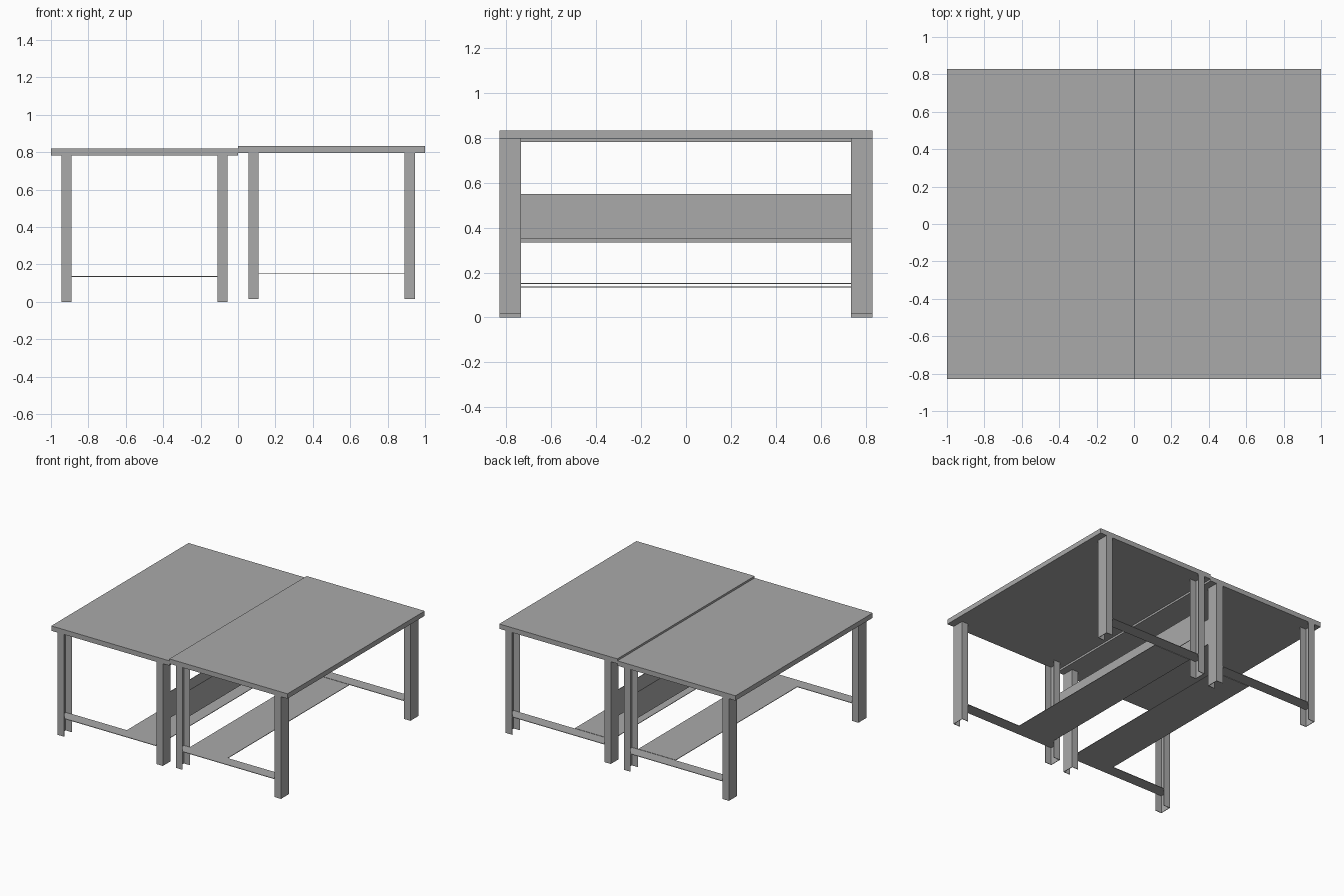
import bpy
import bmesh
from mathutils import Vector

if "Cube" in bpy.data.objects:
    bpy.data.objects.remove(bpy.data.objects["Cube"], do_unlink=True)

grey = bpy.data.materials.new("plain grey")
grey.use_nodes = True
grey.diffuse_color = (0.4, 0.4, 0.4, 1)
grey.node_tree.nodes["Principled BSDF"].inputs["Base Color"].default_value = grey.diffuse_color

DEPTH = 0.83    # half depth of the table
LEG_Y = 0.735   # inner face of the legs
SHEET = 0.004   # sheet metal thickness


def finish(name, bm):
    bmesh.ops.recalc_face_normals(bm, faces=bm.faces)
    mesh = bpy.data.meshes.new(name)
    bm.to_mesh(mesh)
    bm.free()
    mesh.materials.append(grey)
    obj = bpy.data.objects.new(name, mesh)
    bpy.context.collection.objects.link(obj)


def box(name, low, high):
    low, high = Vector(low), Vector(high)
    bm = bmesh.new()
    bmesh.ops.create_cube(bm, size=1)
    for v in bm.verts:
        v.co = (low + high) / 2 + v.co * (high - low)
    finish(name, bm)


def channel(name, web_x, open_x, y0, y1, z0, z1):
    """Upright C profile: web at web_x, open towards open_x."""
    t = SHEET if open_x > web_x else -SHEET
    outline = [(open_x, y0), (web_x, y0), (web_x, y1), (open_x, y1),
               (open_x, y1 - SHEET), (web_x + t, y1 - SHEET),
               (web_x + t, y0 + SHEET), (open_x, y0 + SHEET)]
    bm = bmesh.new()
    face = bm.faces.new([bm.verts.new((x, y, z0)) for x, y in outline])
    new = bmesh.ops.extrude_face_region(bm, geom=[face])["geom"]
    bmesh.ops.translate(bm, vec=(0, 0, z1 - z0),
                        verts=[g for g in new if isinstance(g, bmesh.types.BMVert)])
    finish(name, bm)


def table(side, s, base):
    """One table; s is the x direction away from the middle seam."""
    def part(name, xa, xb, y0, y1, z0, z1):
        xa, xb = sorted((s * xa, s * xb))
        box(f"{side}_{name}", (xa, y0, base + z0), (xb, y1, base + z1))

    part("tabletop", 0, 1, -DEPTH, DEPTH, 0.782, 0.819)
    part("shelf", 0.11, 0.427, -LEG_Y, LEG_Y, 0.134, 0.138)
    part("back_panel", 0.055, 0.055 + SHEET, -LEG_Y, LEG_Y, 0.335, 0.535)

    # Front and back legs with a flat strip between them
    for end, y0, y1 in (("front", -DEPTH, -LEG_Y), ("back", LEG_Y, DEPTH)):
        for place, web, lip in (("inner", 0.055, 0.11), ("outer", 0.945, 0.89)):
            channel(f"{side}_{end}_{place}_leg", s * web, s * lip, y0, y1, base, base + 0.782)
        part(f"{end}_strip", 0.06, 0.94, y0 + SHEET, y1, 0.134, 0.138)


table("right", -1, 0)
table("left", 1, 0.015)
